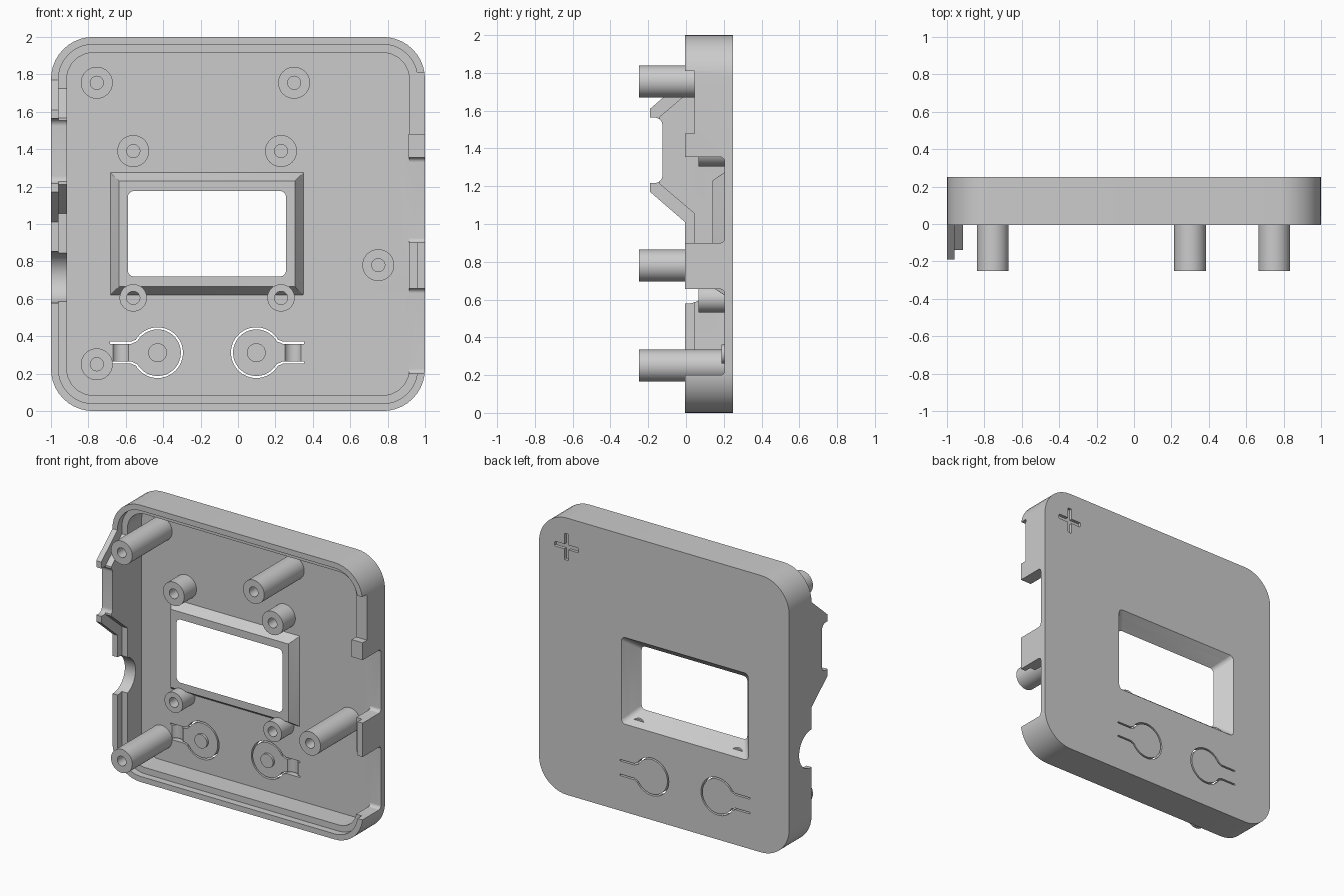
import bpy, bmesh, math
from mathutils import Vector

if "Cube" in bpy.data.objects:
    bpy.data.objects.remove(bpy.data.objects["Cube"])

grey = bpy.data.materials.new("plain_grey")
grey.use_nodes = True
COLOUR = (0.6, 0.6, 0.6, 1)
grey.diffuse_color = COLOUR
grey.node_tree.nodes["Principled BSDF"].inputs["Base Color"].default_value = COLOUR

FRONT, LEDGE, FLOOR, BACK = -0.005, 0.045, 0.205, 0.25
LIP, WALL, CORNER = 0.04, 0.085, 0.225


def rounded_rect(cu, cv, hu, hv, r, steps=10):
    """Outline of a rounded rectangle, counter-clockwise."""
    pts = []
    for k, (su, sv) in enumerate([(1, 1), (-1, 1), (-1, -1), (1, -1)]):
        for i in range(steps + 1):
            a = math.radians(90) * (k + i / steps)
            pts.append((cu + su * (hu - r) + r * math.cos(a),
                        cv + sv * (hv - r) + r * math.sin(a)))
    return pts


def finish(name, bm):
    bmesh.ops.recalc_face_normals(bm, faces=bm.faces[:])
    mesh = bpy.data.meshes.new(name)
    bm.to_mesh(mesh)
    bm.free()
    mesh.materials.append(grey)
    ob = bpy.data.objects.new(name, mesh)
    bpy.context.collection.objects.link(ob)
    return ob


def loft(name, loops, closed=False):
    """Skin matching 3D loops; cap the ends, or join last to first."""
    bm = bmesh.new()
    rings = [[bm.verts.new(p) for p in loop] for loop in loops]
    pairs = list(zip(rings, rings[1:]))
    if closed:
        pairs.append((rings[-1], rings[0]))
    else:
        bm.faces.new(rings[0])
        bm.faces.new(rings[-1])
    for a, b in pairs:
        for i in range(len(a)):
            j = (i + 1) % len(a)
            bm.faces.new((a[i], a[j], b[j], b[i]))
    return finish(name, bm)


def prism(name, pts, axis, a, b):
    """Extrude an outline: (y, z) along x, (x, z) along y, (x, y) along z."""
    def place(p, t):
        return {"x": (t, *p), "y": (p[0], t, p[1]), "z": (*p, t)}[axis]
    return loft(name, [[place(p, t) for p in pts] for t in (a, b)])


def circle(cu, cv, r, n=48):
    return [(cu + r * math.cos(math.tau * i / n), cv + r * math.sin(math.tau * i / n))
            for i in range(n)]


def box_pts(u0, u1, v0, v1):
    return [(u0, v0), (u1, v0), (u1, v1), (u0, v1)]


def cut(ob, cutter):
    mod = ob.modifiers.new("cut", "BOOLEAN")
    mod.operation, mod.solver, mod.object = "DIFFERENCE", "EXACT", cutter
    deps = bpy.context.evaluated_depsgraph_get()
    mesh = bpy.data.meshes.new_from_object(ob.evaluated_get(deps))
    ob.modifiers.clear()
    ob.data = mesh
    bpy.data.objects.remove(cutter)


def tube(name, x, z, r, y0, y1, hole=0.035):
    sizes = [(hole, y0), (r, y0), (r, y1), (hole, y1)]
    return loft(name, [[(u, y, v) for u, v in circle(x, z, rad)] for rad, y in sizes], True)


# Shell: rounded tray with a stepped rim
def tray(inset):
    return rounded_rect(0, 1, 1 - inset, 1 - inset, CORNER - inset)

shell = prism("shell", tray(0), "y", FRONT, BACK)
cut(shell, prism("cutter", tray(WALL), "y", -0.3, FLOOR))
cut(shell, prism("cutter", tray(LIP), "y", -0.3, LEDGE))

# Left wall: two deep connector notches and a shallow lip notch
for z0, z1 in [(0.2, 0.655), (0.9, 1.355)]:
    outline = rounded_rect(0.0, (z0 + z1) / 2, FLOOR, (z1 - z0) / 2, 0.025)
    cut(shell, prism("cutter", outline, "x", 0.86, 1.1))
cut(shell, prism("cutter", box_pts(-0.2, LEDGE, 1.48, 1.81), "x", 0.94, 1.1))
prism("rim_block", box_pts(FRONT, 0.1, 1.355, 1.48), "x", 0.912, 1)

# Right wall: round cable notch
cut(shell, prism("cutter", circle(0, 0.715, 0.137), "x", -1.1, -0.86))

# Right wall: raised guard in two layers with a rounded recess
def guard(name, base, tip, half_base, half_tip, x0, x1):
    mid = 1.39
    pts = [(0.08, mid - half_base), (base, mid - half_base), (tip, mid - half_tip),
           (tip, mid + half_tip), (base, mid + half_base), (0.08, mid + half_base)]
    ob = prism(name, pts, "x", x0, x1)
    recess = rounded_rect(-0.325, mid, 0.2, 0.173, 0.04)
    cut(ob, prism("cutter", recess, "x", -1.1, -0.8))

guard("guard_outer", FRONT, -0.19, 0.38, 0.22, -1, -1 + LIP)
guard("guard_inner", LEDGE, -0.14, 0.335, 0.178, -1 + LIP, -1 + WALL)

# Display window: splayed opening with a raised bevelled frame
def window_loop(y, hw, hh, r):
    return [(u, y, v) for u, v in rounded_rect(-0.166, 0.948, hw, hh, r, 6)]

def splay(y):
    grow = 0.085 * (y - 0.14) / (BACK - 0.14)
    return window_loop(y, 0.422 + grow, 0.228 + grow, 0.03)

cut(shell, loft("cutter", [splay(0.1), splay(0.3)]))
loft("window_frame", [splay(FLOOR + 0.005), splay(0.14),
                      window_loop(0.14, 0.47, 0.282, 0.002),
                      window_loop(FLOOR + 0.005, 0.519, 0.33, 0.002)], True)

# Flexible buttons: keyhole slots, thinned hinges and centre bosses
def keyhole_slot(cx, side, r=0.13, half=0.053, width=0.011):
    start = math.asin(half / r) + 0.1
    path = [Vector((0.255, half)), Vector((r + 0.01, half)), Vector((r - 0.001, half + 0.006))]
    n = 48
    for i in range(n + 1):
        a = start + (math.tau - 2 * start) * i / n
        path.append(Vector((r * math.cos(a), r * math.sin(a))))
    path += [Vector((p.x, -p.y)) for p in reversed(path[:3])]
    inner, outer = [], []
    for i, p in enumerate(path):
        t = (path[min(i + 1, len(path) - 1)] - path[max(i - 1, 0)]).normalized()
        off = Vector((-t.y, t.x)) * width / 2
        inner.append(p + off)
        outer.append(p - off)
    pts = [(cx + side * p.x, 0.312 + p.y) for p in inner + outer[::-1]]
    cut(shell, prism("cutter", pts, "y", 0.1, 0.3))

for name, cx, side in [("right", -0.43, -1), ("left", 0.098, 1)]:
    keyhole_slot(cx, side)
    groove = circle(cx + side * 0.197, FLOOR - 0.026, 0.05)
    cut(shell, prism("cutter", groove, "z", 0.262, 0.362))
    prism(name + "_button_boss", circle(cx, 0.312, 0.05), "y", 0.188, FLOOR + 0.01)

# Engraved cross on the back
arm, thick = 0.095, 0.017
cx, cz = 0.78, 1.79
for hu, hv in [(arm, thick), (thick, arm)]:
    cut(shell, prism("cutter", rounded_rect(cx, cz, hu, hv, 0.008, 3), "y", 0.228, 0.3))

# Screw posts
for i, (x, z) in enumerate([(-0.755, 1.755), (0.3, 1.755), (0.75, 0.78), (-0.755, 0.25)]):
    tube("long_post_%d" % (i + 1), x, z, 0.085, -0.25, FLOOR + 0.005)
for i, x in enumerate([-0.56, 0.23]):
    tube("upper_short_post_%d" % (i + 1), x, 1.39, 0.085, 0.065, FLOOR + 0.005)
    tube("lower_short_post_%d" % (i + 1), x, 0.605, 0.073, 0.065, FLOOR + 0.005)

# Smooth curved walls, keep edges crisp
bpy.ops.object.select_all(action="DESELECT")
for ob in bpy.context.collection.objects:
    if ob.type == "MESH":
        ob.select_set(True)
        bpy.context.view_layer.objects.active = ob
bpy.ops.object.shade_smooth_by_angle(angle=math.radians(30))
